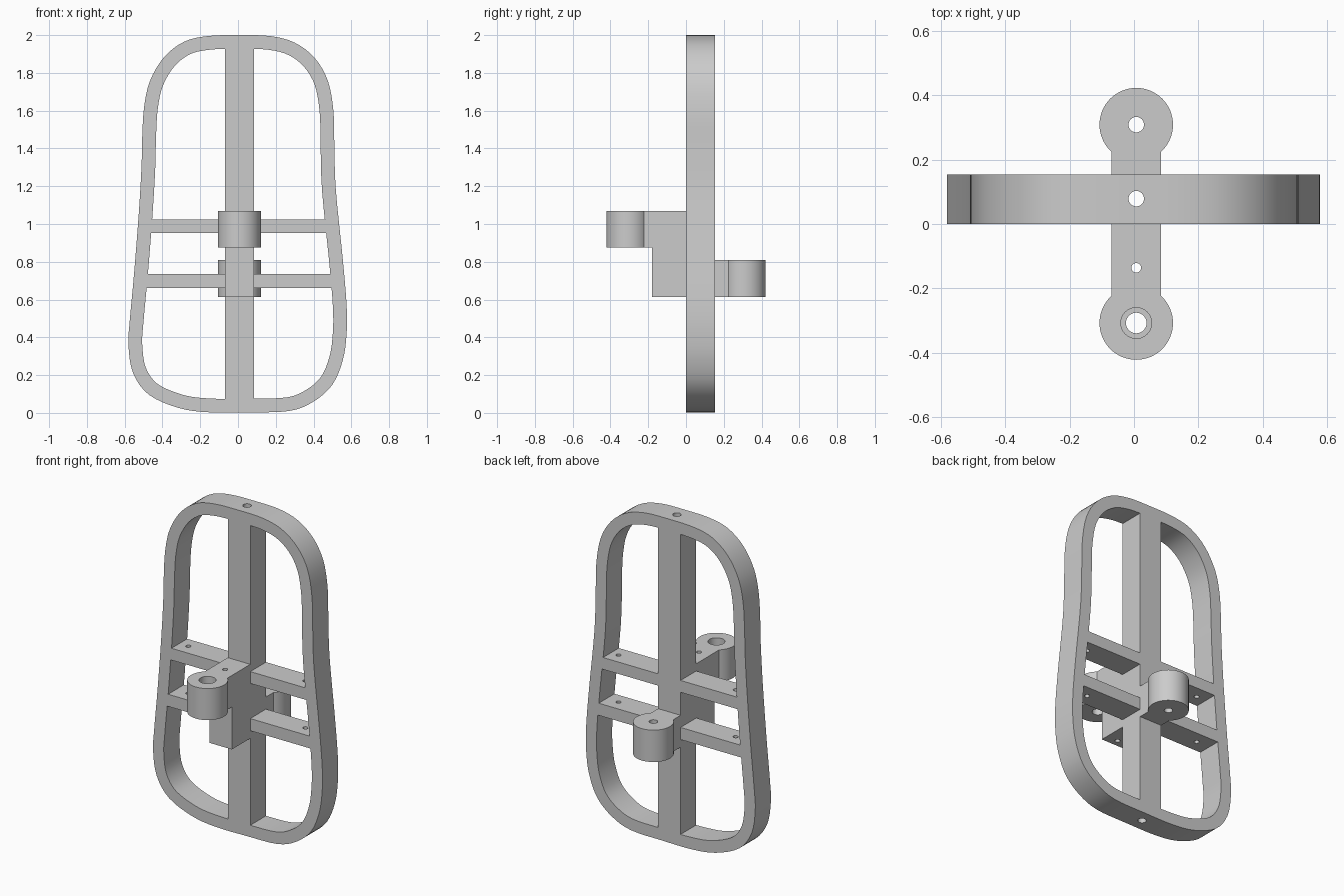
import bpy
import bmesh
from mathutils import Vector

cube = bpy.data.objects.get("Cube")
if cube:
    bpy.data.objects.remove(cube, do_unlink=True)

grey = bpy.data.materials.new("plain_grey")
grey.use_nodes = True
grey.diffuse_color = (0.6, 0.6, 0.6, 1)
grey.node_tree.nodes["Principled BSDF"].inputs["Base Color"].default_value = (0.6, 0.6, 0.6, 1)

CX = 0.007        # centre line of the post and brackets
HALF = 0.077      # half width of the post
DEPTH = 0.153     # depth of the frame
RIM = 0.073       # width of the rim
MID = DEPTH / 2


def finish(bm, name):
    bmesh.ops.recalc_face_normals(bm, faces=bm.faces)
    mesh = bpy.data.meshes.new(name)
    bm.to_mesh(mesh)
    bm.free()
    mesh.materials.append(grey)
    obj = bpy.data.objects.new(name, mesh)
    bpy.context.collection.objects.link(obj)
    return obj


def prism(name, profile, x0, x1):
    """Extrude a (y, z) profile along x."""
    bm = bmesh.new()
    face = bm.faces.new([bm.verts.new((x0, y, z)) for y, z in profile])
    new = bmesh.ops.extrude_face_region(bm, geom=[face])["geom"]
    bmesh.ops.translate(bm, vec=(x1 - x0, 0, 0),
                        verts=[v for v in new if isinstance(v, bmesh.types.BMVert)])
    return finish(bm, name)


def box(name, x0, x1, y0, y1, z0, z1):
    return prism(name, [(y0, z0), (y1, z0), (y1, z1), (y0, z1)], x0, x1)


def cylinder(name, x, y, r, z0, z1, sides=32):
    bm = bmesh.new()
    bmesh.ops.create_cone(bm, cap_ends=True, segments=sides, radius1=r, radius2=r, depth=z1 - z0)
    bmesh.ops.translate(bm, vec=(x, y, (z0 + z1) / 2), verts=bm.verts)
    return finish(bm, name)


def combine(base, tool, operation):
    mod = base.modifiers.new("combine", 'BOOLEAN')
    mod.operation = operation
    mod.solver = 'EXACT'
    mod.object = tool
    tool.hide_render = True
    bpy.context.view_layer.objects.active = base
    bpy.ops.object.modifier_apply(modifier=mod.name)
    bpy.data.objects.remove(tool, do_unlink=True)


def drill(base, x, y, r, z0, z1):
    combine(base, cylinder("drill", x, y, r, z0, z1, 24), 'DIFFERENCE')


def smooth(obj):
    bpy.ops.object.select_all(action='DESELECT')
    obj.select_set(True)
    bpy.context.view_layer.objects.active = obj
    bpy.ops.object.shade_smooth_by_angle(angle=0.5)


# Rim outline, clockwise from the top centre, as (x, z)
outline = [(0, 2), (0.17, 1.995), (0.3, 1.96), (0.405, 1.88), (0.475, 1.76),
           (0.505, 1.6), (0.51, 1.42), (0.518, 1.18), (0.555, 0.81),
           (0.575, 0.57), (0.575, 0.42), (0.555, 0.28), (0.5, 0.15),
           (0.4, 0.06), (0.27, 0.01), (0.05, 0.003), (-0.15, 0.003),
           (-0.31, 0.025), (-0.47, 0.095), (-0.555, 0.21), (-0.58, 0.36),
           (-0.572, 0.5), (-0.55, 0.74), (-0.525, 1.06), (-0.511, 1.3),
           (-0.507, 1.46), (-0.497, 1.62), (-0.465, 1.76), (-0.39, 1.885),
           (-0.285, 1.965), (-0.16, 1.995)]


def spline(points, steps):
    """Closed Catmull-Rom curve through the points."""
    pts = [Vector(p) for p in points]
    n = len(pts)
    out = []
    for i in range(n):
        a, b, c, d = (pts[(i + k - 1) % n] for k in range(4))
        for s in range(steps):
            t = s / steps
            p = b + (c - a) * t / 2 + (a - b * 2.5 + c * 2 - d / 2) * t**2 \
                + (b * 1.5 - a / 2 - c * 1.5 + d / 2) * t**3
            out.append(Vector((p.x, min(max(p.y, 0), 2))))
    return out


def make_rim():
    outer = spline(outline, 4)
    n = len(outer)
    bm = bmesh.new()
    loops = []
    for i, p in enumerate(outer):
        t = (outer[(i + 1) % n] - outer[i - 1]).normalized()
        q = p + Vector((t.y, -t.x)) * RIM
        section = [(p, 0), (p, DEPTH), (q, DEPTH), (q, 0)]
        loops.append([bm.verts.new((v.x, y, v.y)) for v, y in section])
    for i in range(n):
        a, b = loops[i - 1], loops[i]
        for k in range(4):
            m = (k + 1) % 4
            bm.faces.new((a[k], a[m], b[m], b[k]))
    return finish(bm, "frame")


# Frame: rim, central post and two cross bars
frame = make_rim()
combine(frame, box("post", CX - HALF, CX + HALF, 0, DEPTH, 0.03, 1.97), 'UNION')
for z0, z1, reach in ((0.952, 1.025, 0.49), (0.66, 0.735, 0.52)):
    combine(frame, box("bar", -reach, reach, 0, DEPTH, z0, z1), 'UNION')
    for side in (-1, 1):
        drill(frame, CX + side * 0.4, MID, 0.015, z0 - 0.02, z1 + 0.02)
drill(frame, CX, MID + 0.002, 0.024, -0.1, 2.1)

# Front bracket: stepped block with a round counterbored boss
FY = -0.307
front = prism("front_bracket", [(0, 0.613), (-0.18, 0.613), (-0.18, 0.875),
                                (FY, 0.875), (FY, 1.07), (0, 1.07)], CX - HALF, CX + HALF)
combine(front, cylinder("boss", CX, FY, 0.114, 0.875, 1.07, 64), 'UNION')
drill(front, CX, -0.136, 0.015, 0.5, 1.2)
drill(front, CX, FY, 0.032, 0.8, 1.2)
drill(front, CX, FY, 0.048, 0.97, 1.2)

# Rear bracket: short arm with a round boss
RY = 0.308
rear = box("rear_bracket", CX - HALF, CX + HALF, DEPTH, RY, 0.613, 0.81)
combine(rear, cylinder("boss", CX, RY, 0.114, 0.613, 0.81, 64), 'UNION')
drill(rear, CX, RY, 0.024, 0.5, 0.9)

for part in (frame, front, rear):
    smooth(part)
